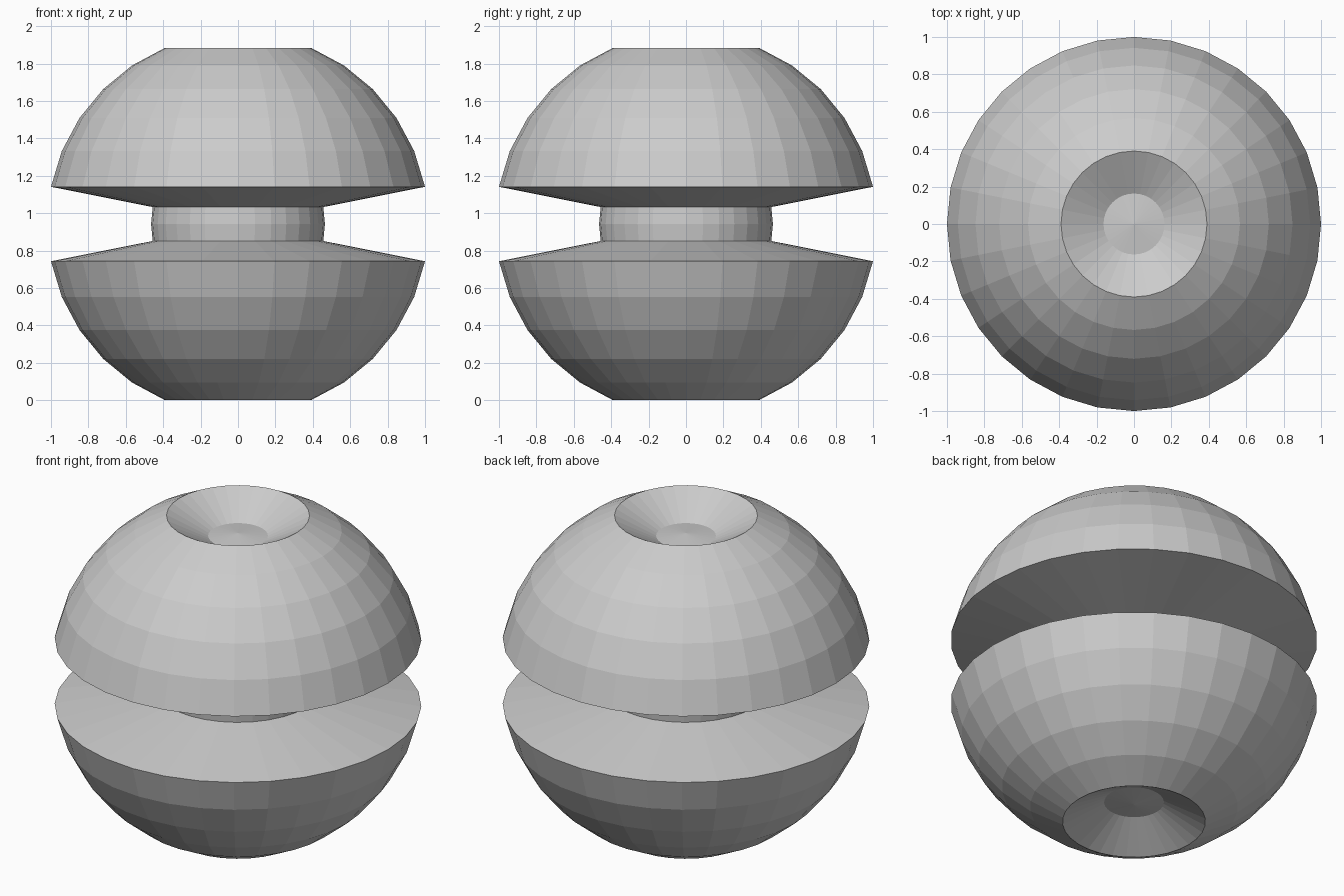
import bpy, bmesh
from math import pi, sin, cos

if "Cube" in bpy.data.objects:
    bpy.data.objects.remove(bpy.data.objects["Cube"], do_unlink=True)

SEGMENTS, RINGS = 32, 16
STEP = pi / RINGS
RADIUS = 1 / cos(STEP)              # widest remaining ring has radius 1
CENTRE_Z = RADIUS * cos(2 * STEP)   # rim of the lower dimple rests on the ground
DIMPLE, AXLE = 0.82, 0.456          # how far the poles and waist are pushed in

# Profile as (ring number, scale): dimple, dome, waist, dome, dimple
profile = [(0, DIMPLE), (1, DIMPLE)]
profile += [(k, 1) for k in range(2, 8)]
profile += [(k, AXLE) for k in range(7, 10)]
profile += [(k, 1) for k in range(9, 15)]
profile += [(15, DIMPLE), (RINGS, DIMPLE)]

# Turn the profile around the upright axis
bm = bmesh.new()
verts = [bm.verts.new((RADIUS * s * sin(k * STEP), 0,
                       CENTRE_Z + RADIUS * s * cos(k * STEP)))
         for k, s in profile]
edges = [bm.edges.new(pair) for pair in zip(verts, verts[1:])]
bmesh.ops.spin(bm, geom=verts + edges, cent=(0, 0, 0), axis=(0, 0, 1),
               angle=2 * pi, steps=SEGMENTS, use_duplicate=False)
bmesh.ops.remove_doubles(bm, verts=bm.verts[:], dist=0.0005)
bmesh.ops.recalc_face_normals(bm, faces=bm.faces[:])

mesh = bpy.data.meshes.new("grooved_ball")
bm.to_mesh(mesh)
bm.free()
ball = bpy.data.objects.new("grooved_ball", mesh)
bpy.context.collection.objects.link(ball)

# Single plain grey
grey = bpy.data.materials.new("light_grey")
grey.use_nodes = True
colour = (0.6, 0.6, 0.6, 1)
grey.diffuse_color = colour
grey.node_tree.nodes["Principled BSDF"].inputs["Base Color"].default_value = colour
mesh.materials.append(grey)
